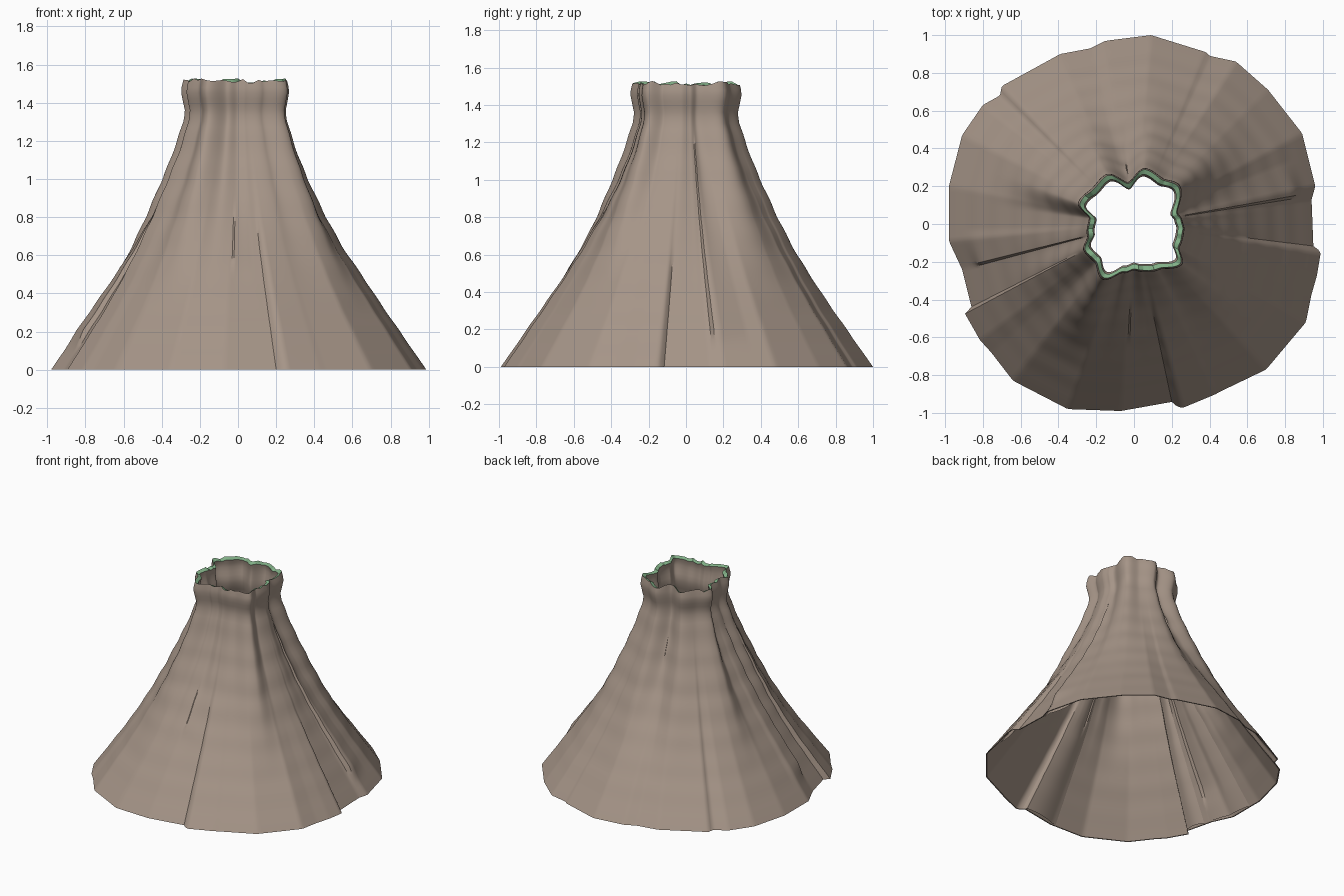
import bpy, bmesh, math, random
from math import radians, degrees, cos, sin, atan2, hypot, pi

if "Cube" in bpy.data.objects:
    bpy.data.objects.remove(bpy.data.objects["Cube"])

random.seed(4)
SEG = 360


def material(name, col):
    m = bpy.data.materials.new(name)
    m.diffuse_color = (*col, 1)
    m.use_nodes = True
    m.node_tree.nodes["Principled BSDF"].inputs["Base Color"].default_value = m.diffuse_color
    return m


BROWN = material("taupe cloth", (0.38, 0.30, 0.245))
GREEN = material("green rim", (0.22, 0.43, 0.24))

# Vertical profile: height, radius
PROFILE = [(0, .975), (.2, .838), (.4, .703), (.6, .578), (.8, .468), (1, .372), (1.1, .33),
           (1.2, .293), (1.3, .263), (1.36, .254), (1.41, .262), (1.45, .272), (1.48, .272), (1.52, .262)]

# Hem outline seen from above, with its pleat steps
HEM = [(.96, .2), (.94, .13), (.95, -.125), (.97, -.15), (.96, -.27), (.91, -.52), (.7, -.77),
       (.43, -.9), (.25, -.96), (.21, -.94), (-.07, -.99), (-.35, -.98), (-.64, -.83), (-.81, -.61),
       (-.88, -.46), (-.86, -.44), (-.91, -.24), (-.98, -.09), (-.98, .2), (-.91, .47), (-.8, .63),
       (-.71, .68), (-.7, .73), (-.39, .9), (-.23, .93), (-.15, .97), (.09, 1), (.38, .91),
       (.4, .89), (.54, .86), (.71, .71), (.89, .48)]

# Fluted neck: angle, radius
NECK = [(5, .25), (14, .235), (41, .31), (58, .28), (78, .295), (98, .22), (120, .295), (138, .285),
        (159, .31), (173, .235), (194, .25), (208, .295), (224, .285), (240, .33), (258, .26),
        (270, .24), (279, .25), (298, .27), (320, .325), (333, .265), (354, .262)]

# Creases: angle, lowest z, highest z, height, width in degrees
CREASES = [(283, 0, .85, .018, 14), (268, .5, .9, .02, 9), (352, 0, .65, .02, -14),
           (10, .1, 1.25, .035, 12), (194, .1, 1.25, .035, -12), (208, 0, 1.2, .02, 14),
           (98, .98, 1.2, .03, 10)]


def smooth(t):
    t = max(0, min(1, t))
    return t * t * (3 - 2 * t)


def ring_lookup(pairs, a, ease=False):
    """Periodic interpolation over (angle, value) pairs."""
    for i, (a1, v1) in enumerate(pairs):
        a0, v0 = pairs[i - 1]
        span, d = (a1 - a0) % 360, (a - a0) % 360
        if d <= span:
            t = d / span if span else 0
            return v0 + (v1 - v0) * (smooth(t) if ease else t)


def hem_radius(a):
    # straight polygon sides: 1 / radius resolved by ray and side
    c, s = cos(radians(a)), sin(radians(a))
    best = 0
    for i, (x1, y1) in enumerate(HEM):
        x0, y0 = HEM[i - 1]
        dx, dy = x1 - x0, y1 - y0
        den = c * dy - s * dx
        if abs(den) < 1e-9:
            continue
        r = (x0 * dy - y0 * dx) / den
        u = (x0 * s - y0 * c) / den
        if r > 0 and 0 <= u <= 1:
            best = max(best, r)
    return best or .95


HEM_F = [hem_radius(i * 360 / SEG + .01) / .975 for i in range(SEG)]
NECK_F = [ring_lookup(NECK, i * 360 / SEG, True) / .265 for i in range(SEG)]


def profile(z):
    for (z0, r0), (z1, r1) in zip(PROFILE, PROFILE[1:]):
        if z <= z1:
            return r0 + (r1 - r0) * (z - z0) / (z1 - z0)
    return PROFILE[-1][1]


def radius(i, z):
    a = i * 360 / SEG
    t = smooth((z - .25) / 1.1)
    f = HEM_F[i % SEG] * (1 - t) + NECK_F[i % SEG] * t
    for ca, z0, z1, h, w in CREASES:
        d = (a - ca) % 360 if w > 0 else (ca - a) % 360
        if d < abs(w) and z0 <= z <= z1:
            fade = min(1, (z1 - z) / .15, (z - z0) / .1 if z0 else 1)
            f += h * fade * (1 - d / abs(w))
    return profile(z) * f + .002 * sin(z * 37) * min(1, z * 4)


def point(i, z, inset=0):
    a = radians(i * 360 / SEG)
    r = radius(i, z) - inset
    return r * cos(a), r * sin(a), z


def make_object(name, bm, mats):
    me = bpy.data.meshes.new(name)
    bm.to_mesh(me)
    bm.free()
    for m in mats:
        me.materials.append(m)
    ob = bpy.data.objects.new(name, me)
    bpy.context.collection.objects.link(ob)
    bpy.context.view_layer.objects.active = ob
    ob.select_set(True)
    bpy.ops.object.shade_smooth_by_angle(angle=radians(35))
    ob.select_set(False)


# Draped shell: outer wall up, green lip, inner wall down
knots = [random.uniform(-.012, .014) for _ in range(60)]
jag = [knots[i // 6] * (1 - i % 6 / 6) + knots[(i // 6 + 1) % 60] * (i % 6 / 6) for i in range(SEG)]
levels = [1.48 * k / 50 for k in range(51)]
bm = bmesh.new()
rows = [[bm.verts.new(point(i, z)) for i in range(SEG)] for z in levels]
rows.append([bm.verts.new(point(i, 1.515 + jag[i])) for i in range(SEG)])
lip = len(rows) - 1
rows.append([bm.verts.new(point(i, 1.503 + jag[i] * .6, .028)) for i in range(SEG)])
for z in reversed(levels):
    rows.append([bm.verts.new(point(i, z, .008 + .02 * z / 1.5)) for i in range(SEG)])
rows.append(rows[0])
for k in range(len(rows) - 1):
    for i in range(SEG):
        j = (i + 1) % SEG
        f = bm.faces.new((rows[k][i], rows[k][j], rows[k + 1][j], rows[k + 1][i]))
        f.material_index = 1 if k == lip else 0
make_object("draped_shell", bm, [BROWN, GREEN])

# Pleat flaps tucked against the inside: start angle, end angle, top height
for n, (a0, a1, top) in enumerate([(174, 195, 1.1), (198, 207, 1.0), (264, 283, .9),
                                   (340, 352, .7), (8, 24, 1.1)]):
    bm = bmesh.new()
    grid = []
    for k in range(21):
        z = top * k / 20
        grid.append([bm.verts.new(point(a, z, .012 + .025 * sin(pi * min(1, (a - a0 + 1) / (a1 - a0 + 2)))))
                     for a in range(a0, a1 + 1)])
    for r0, r1 in zip(grid, grid[1:]):
        for c in range(len(r0) - 1):
            bm.faces.new((r0[c + 1], r0[c], r1[c], r1[c + 1]))
    make_object(f"inner_pleat_{n + 1}", bm, [BROWN])
